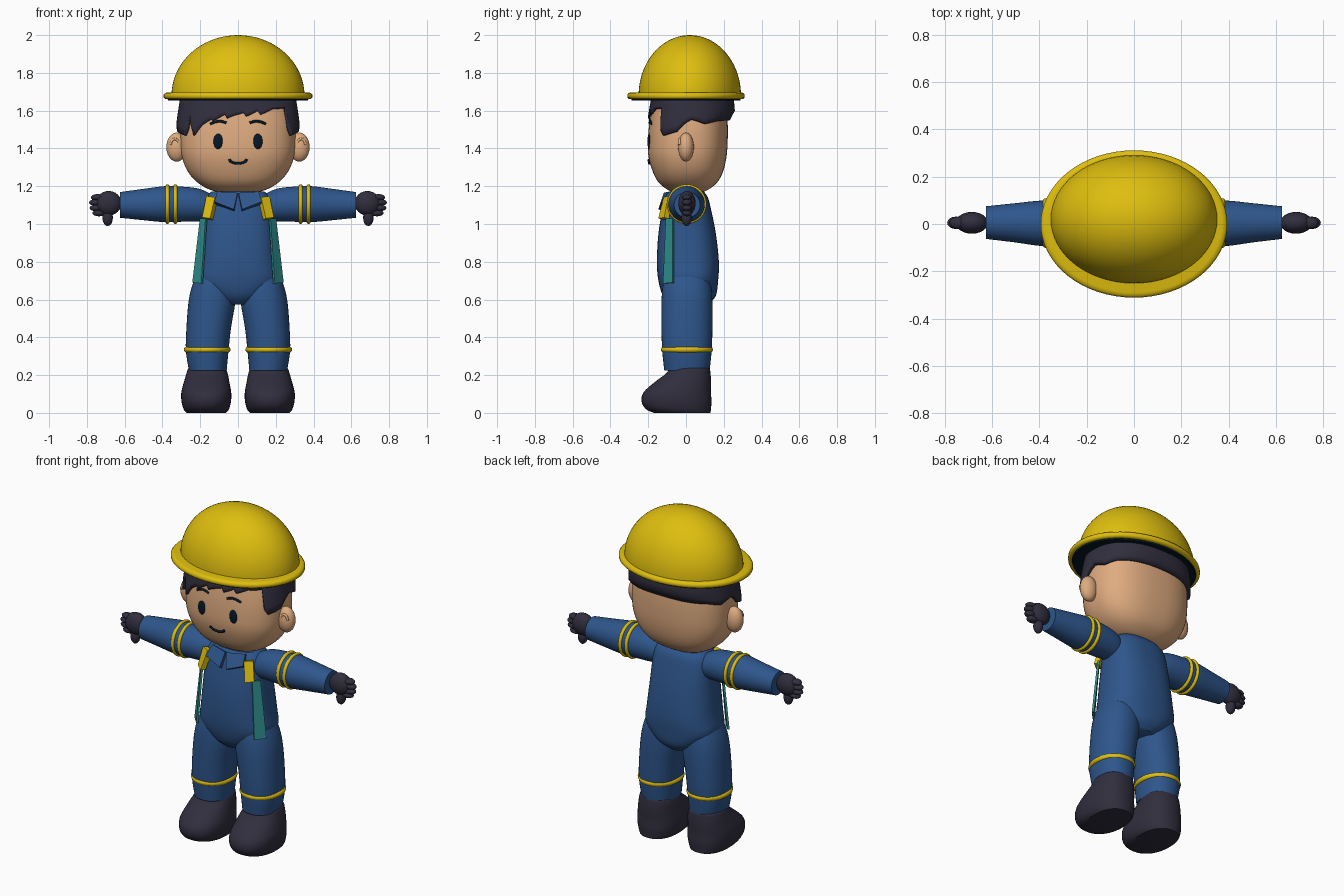
import bpy, bmesh, math
from mathutils import Vector

if "Cube" in bpy.data.objects:
    bpy.data.objects.remove(bpy.data.objects["Cube"])


def material(name, r, g, b):
    m = bpy.data.materials.new(name)
    lin = [(c / 255 / 12.92) if c < 11 else ((c / 255 + 0.055) / 1.055) ** 2.4 for c in (r, g, b)]
    m.diffuse_color = (*lin, 1)
    m.use_nodes = True
    m.node_tree.nodes["Principled BSDF"].inputs["Base Color"].default_value = m.diffuse_color
    return m


YELLOW = material("safety yellow", 222, 190, 14)
SKIN = material("skin", 224, 172, 128)
BLUE = material("overall blue", 46, 86, 140)
DARK = material("charcoal", 49, 46, 62)
TEAL = material("teal", 46, 144, 142)
INK = material("ink navy", 6, 24, 38)


def finish(name, bm, mat, angle=40):
    bmesh.ops.recalc_face_normals(bm, faces=bm.faces)
    me = bpy.data.meshes.new(name)
    bm.to_mesh(me)
    bm.free()
    me.materials.append(mat)
    ob = bpy.data.objects.new(name, me)
    bpy.context.collection.objects.link(ob)
    bpy.context.view_layer.objects.active = ob
    ob.select_set(True)
    bpy.ops.object.shade_smooth_by_angle(angle=math.radians(angle))
    ob.select_set(False)
    return ob


def spow(v, e):
    return math.copysign(abs(v) ** e, v)


def smooth_rows(rows, steps):
    """Resample sections with a Catmull-Rom spline."""
    out = []
    for i in range(len(rows) - 1):
        a, b, c, d = (rows[max(0, min(len(rows) - 1, i + k))] for k in (-1, 0, 1, 2))
        for s in range(steps):
            t = s / steps
            out.append([0.5 * (2 * q + (r - p) * t + (2 * p - 5 * q + 4 * r - w) * t * t
                               + (3 * q - p - 3 * r + w) * t ** 3) for p, q, r, w in zip(a, b, c, d)])
    return out + [list(rows[-1])]


def loft(name, rows, mat, p=2.0, axis='Z', sign=1, n=40, steps=4, angle=40):
    """Rows: (position, centre u, centre v, radius u, radius v); rings are superellipses."""
    bm = bmesh.new()
    rings = []
    for h, cu, cv, ru, rv in smooth_rows(rows, steps):
        ring = []
        for i in range(n):
            a = 2 * math.pi * i / n
            u, v = cu + ru * spow(math.cos(a), 2 / p), cv + rv * spow(math.sin(a), 2 / p)
            ring.append(bm.verts.new((u * sign, v, h) if axis == 'Z' else (h * sign, u, v)))
        rings.append(ring)
    for r0, r1 in zip(rings, rings[1:]):
        for i in range(n):
            j = (i + 1) % n
            bm.faces.new((r0[i], r0[j], r1[j], r1[i]))
    bm.faces.new(rings[0])
    bm.faces.new(rings[-1])
    return finish(name, bm, mat, angle)


def ball(name, c, r, mat, seg=24):
    bm = bmesh.new()
    bmesh.ops.create_uvsphere(bm, u_segments=seg, v_segments=seg // 2, radius=1)
    for v in bm.verts:
        v.co = [v.co[k] * r[k] + c[k] for k in range(3)]
    return finish(name, bm, mat, 80)


def band(name, c, ru, rv, thick, mat, axis='Z'):
    """Elliptical tube around the chosen axis."""
    bm = bmesh.new()
    n, m = 48, 10
    grid = []
    for i in range(n):
        a = 2 * math.pi * i / n
        row = []
        for j in range(m):
            b = 2 * math.pi * j / m
            k, h = thick * math.cos(b), thick * math.sin(b)
            u, v = (ru + k) * math.cos(a), (rv + k) * math.sin(a)
            off = Vector((u, v, h)) if axis == 'Z' else Vector((h, u, v))
            row.append(bm.verts.new(Vector(c) + off))
        grid.append(row)
    for i in range(n):
        for j in range(m):
            bm.faces.new((grid[i][j], grid[(i + 1) % n][j], grid[(i + 1) % n][(j + 1) % m], grid[i][(j + 1) % m]))
    return finish(name, bm, mat, 80)


def slab(name, pts, sign, thick, mat):
    bm = bmesh.new()
    f = bm.faces.new([bm.verts.new((x * sign, y, z)) for x, y, z in pts])
    f.normal_update()
    back = f.normal * thick * (-1 if f.normal.y < 0 else 1)
    r = bmesh.ops.extrude_face_region(bm, geom=[f], use_keep_orig=True)
    for v in r['geom']:
        if isinstance(v, bmesh.types.BMVert):
            v.co += back
    return finish(name, bm, mat, 30)


def stroke(name, pts, r, mat):
    cu = bpy.data.curves.new(name, 'CURVE')
    cu.dimensions, cu.bevel_depth, cu.bevel_resolution, cu.use_fill_caps = '3D', r, 2, True
    sp = cu.splines.new('POLY')
    sp.points.add(len(pts) - 1)
    for q, c in zip(sp.points, pts):
        q.co = (*c, 1)
    cu.materials.append(mat)
    bpy.context.collection.objects.link(bpy.data.objects.new(name, cu))


def lerp(table, x):
    for a, b in zip(table, table[1:]):
        if x <= b[0]:
            t = max(0, (x - a[0]) / (b[0] - a[0]))
            return [p + (q - p) * t for p, q in zip(a, b)]
    return table[-1]


# Head
P = 2.5
HEAD = [(1.163, 0, .01, .07, .06), (1.18, 0, .01, .145, .105), (1.22, 0, .01, .215, .155),
        (1.28, 0, .01, .267, .187), (1.36, 0, .008, .298, .207), (1.45, 0, .01, .305, .211),
        (1.55, 0, .014, .30, .206), (1.68, 0, .02, .28, .19)]
loft("head", HEAD, SKIN, P, n=56, angle=70)
HEAD_FINE = smooth_rows(HEAD, 4)


def face(x, z, lift=0.0):
    _, _, cy, rx, ry = lerp(HEAD_FINE, z)
    return (x, cy - ry * (1 - abs(x / rx) ** P) ** (1 / P) - lift, z)


# Facial features
for s, side in ((1, "left"), (-1, "right")):
    ball(side + "_eye", face(s * .105, 1.437), (.025, .009, .041), INK)
    stroke(side + "_brow", [face(s * (.062 + .085 * t / 8), 1.522 + .022 * math.sin(math.pi * (.2 + .7 * t / 8)))
                            for t in range(9)], .007, INK)
    ball(side + "_ear", (s * .325, 0, 1.407), (.054, .042, .077), SKIN)
    stroke(side + "_ear_fold", [(s * (.335 + .022 * math.cos(a)), -.034, 1.42 + .03 * math.sin(a))
                                for a in [math.pi * t / 8 for t in range(9)]], .007, SKIN)
stroke("mouth", [face(.045 * math.cos(a), 1.342 - .021 * math.sin(a), .003)
                 for a in [math.pi * t / 14 for t in range(15)]], .007, INK)

# Hair: shell over the skull whose lower edge follows an angle/height rule
EDGE = [(-180, 1.55), (-130, 1.545), (-110, 1.53), (-92, 1.555), (-78, 1.49), (-58, 1.47), (-53, 1.50),
        (-50, 1.58), (-47, 1.53), (-42, 1.47), (-32, 1.525), (-22, 1.555), (-20, 1.545), (-9, 1.58), (-7, 1.56),
        (3, 1.59), (5, 1.57), (15, 1.60), (18, 1.58), (32, 1.61), (50, 1.615), (53, 1.50), (58, 1.47),
        (78, 1.49), (92, 1.555), (110, 1.53), (130, 1.545), (180, 1.55)]
bm = bmesh.new()
cols = []
for deg in range(-180, 180, 1):
    a, low = math.radians(deg), lerp(EDGE, deg)[1]
    col = []
    for k in range(6):
        z = low + (1.675 - low) * k / 5
        _, _, cy, rx, ry = lerp(HEAD_FINE, z)
        back = max(0, -math.cos(a)) * .03 * min(1, k / 2)
        grow = .012 + .012 * abs(math.sin(a))
        col.append(bm.verts.new(((rx + grow) * spow(math.sin(a), 2 / P),
                                 cy - (ry + .012 + back) * spow(math.cos(a), 2 / P), z)))
    cols.append(col)
for c0, c1 in zip(cols, cols[1:] + cols[:1]):
    for k in range(5):
        bm.faces.new((c0[k], c1[k], c1[k + 1], c0[k + 1]))
hair = finish("hair", bm, DARK, 50)
mod = hair.modifiers.new("thickness", 'SOLIDIFY')
mod.thickness, mod.offset = .025, -1

# Helmet
dome = [(1.68 + .32 * math.sin(t), 0, .02, .352 * math.cos(t), .271 * math.cos(t))
        for t in [math.pi / 2 * k / 18 * .995 for k in range(19)]]
loft("helmet_dome", dome, YELLOW, n=64, steps=1)
loft("helmet_brim", [(1.661, 0, 0, .375, .292), (1.662, 0, 0, .385, .302), (1.67, 0, 0, .394, .311),
                     (1.684, 0, 0, .394, .311), (1.694, 0, 0, .386, .303), (1.697, 0, 0, .37, .29)],
     YELLOW, n=64, steps=1, angle=60)
loft("helmet_lining", [(1.653, 0, 0, .37, .287), (1.662, 0, 0, .373, .29)], INK, n=64, steps=1)

# Torso
loft("torso", [(.575, 0, .02, .07, .10), (.62, 0, .018, .15, .14), (.70, 0, .012, .222, .158),
               (.80, 0, .01, .212, .164), (.95, 0, .006, .197, .152), (1.08, 0, .004, .188, .128),
               (1.14, 0, .004, .172, .112), (1.172, 0, .004, .14, .09)], BLUE, 2.5, n=48)

for s, side in ((1, "left"), (-1, "right")):
    # Leg, reflective band and boot
    loft(side + "_leg", [(.225, .16, .005, .10, .12), (.33, .163, .005, .113, .131), (.45, .155, .005, .118, .135),
                         (.58, .139, .005, .124, .135), (.66, .13, .005, .117, .13), (.72, .12, .005, .105, .12)],
         BLUE, 2.2, sign=s)
    band(side + "_leg_band", (s * .163, .005, .335), .108, .122, .016, YELLOW)
    loft(side + "_boot", [(0, .168, -.02, .105, .15), (.02, .168, -.04, .12, .172), (.06, .168, -.05, .131, .185),
                          (.11, .168, -.046, .132, .178), (.165, .166, -.015, .12, .148),
                          (.205, .164, .01, .11, .12), (.235, .164, .02, .10, .105), (.24, .164, .02, .085, .09)],
         DARK, 2.3, sign=s)
    # Sleeve with two bands
    loft(side + "_sleeve", [(.13, .003, 1.09, .06, .06), (.17, .003, 1.095, .079, .078), (.22, .003, 1.102, .088, .088),
                            (.30, .003, 1.105, .094, .093), (.39, .003, 1.105, .096, .095),
                            (.50, .005, 1.103, .083, .083), (.625, .006, 1.101, .069, .068)], BLUE, axis='X', sign=s)
    for i, x in enumerate((.332, .374)):
        band(f"{side}_sleeve_band_{i}", (s * x, .004, 1.105), .094, .094, .011, YELLOW, 'X')
    # Gloved hand
    ball(side + "_palm", (s * .685, .005, 1.11), (.068, .046, .065), DARK)
    ball(side + "_thumb", (s * .69, .003, 1.034), (.028, .028, .045), DARK, 16)
    for i, (x, z) in enumerate(((.735, 1.058), (.75, 1.085), (.753, 1.114), (.743, 1.141))):
        ball(f"{side}_finger_{i}", (s * x, .005, z), (.036, .026, .0175), DARK, 16)
    # Vest straps, side strips and collar flap
    slab(side + "_strap", [(.122, -.118, 1.142), (.168, -.095, 1.148), (.19, -.115, 1.035), (.148, -.147, 1.03)],
         s, .03, YELLOW)
    slab(side + "_vest_strip", [(.172, -.108, 1.03), (.202, -.072, 1.03), (.242, -.072, .69), (.195, -.122, .685)],
         s, .012, TEAL)
    slab(side + "_collar", [(.003, -.118, 1.165), (.022, -.146, 1.078), (.125, -.132, 1.118), (.11, -.088, 1.172)],
         s, .03, BLUE)
